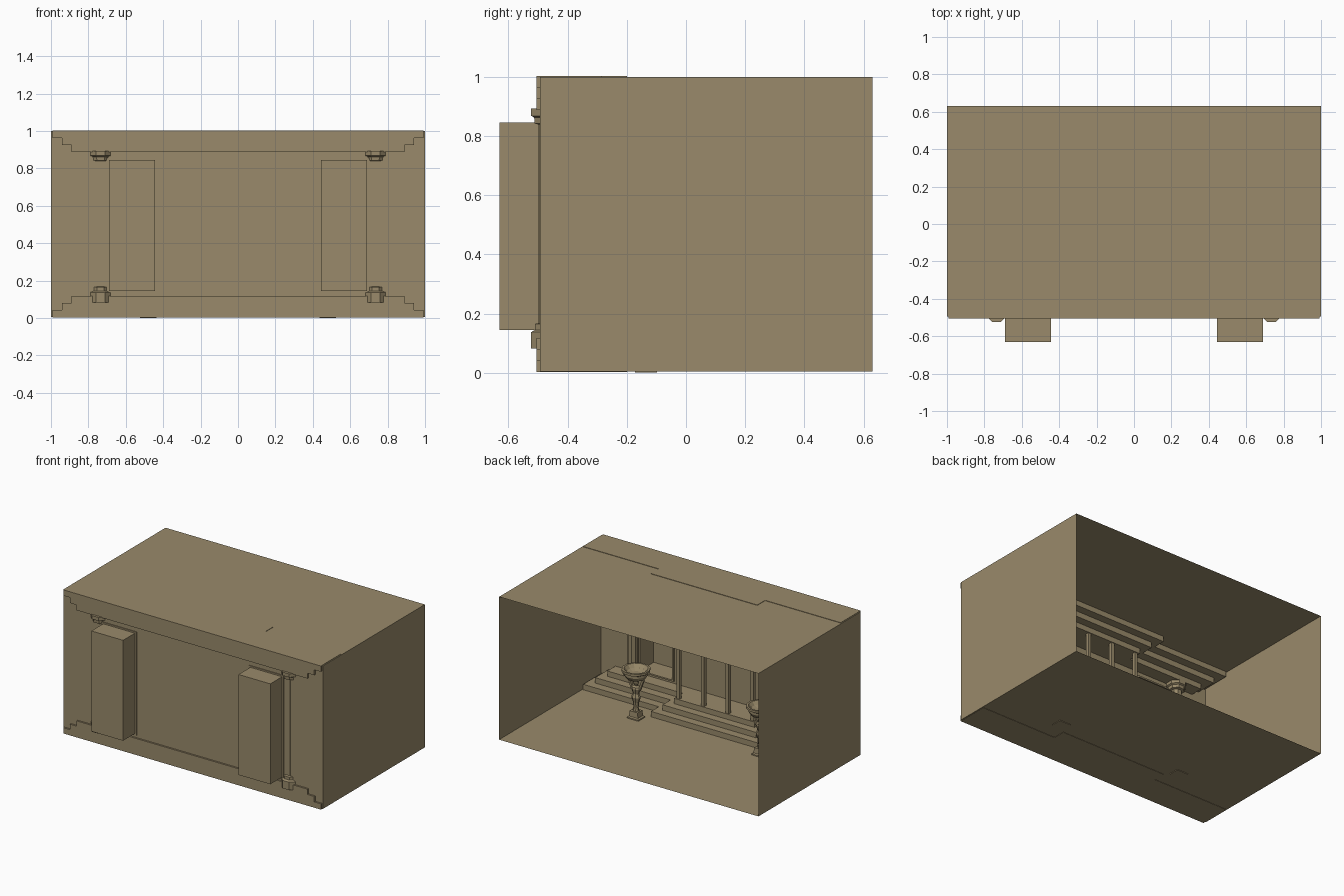
import bpy, bmesh, math
from mathutils import Matrix

if "Cube" in bpy.data.objects:
    bpy.data.objects.remove(bpy.data.objects["Cube"])

stone = bpy.data.materials.new("sandstone")
stone.diffuse_color = (0.32, 0.255, 0.145, 1)
stone.use_nodes = True
stone.node_tree.nodes["Principled BSDF"].inputs["Base Color"].default_value = stone.diffuse_color
H = 1.005  # mirrored ceiling parts are placed at H - z


def finish(bm, name, recalc=True):
    if recalc:
        bmesh.ops.recalc_face_normals(bm, faces=bm.faces)
    me = bpy.data.meshes.new(name)
    bm.to_mesh(me)
    bm.free()
    ob = bpy.data.objects.new(name, me)
    me.materials.append(stone)
    bpy.context.collection.objects.link(ob)
    return ob


def quad(bm, *pts):
    bm.faces.new([bm.verts.new(p) for p in pts])


def add_box(bm, x0, x1, y0, y1, z0, z1):
    m = Matrix.Translation(((x0 + x1) / 2, (y0 + y1) / 2, (z0 + z1) / 2)) @ \
        Matrix.Diagonal((x1 - x0, y1 - y0, z1 - z0, 1))
    bmesh.ops.create_cube(bm, size=1, matrix=m)


def lathe(bm, profile, cx, cy, n, cap=True, sy=1.0):
    """Stack n-sided rings (radius, z) with flat sides facing the axes."""
    rings = []
    for r, z in profile:
        rings.append([bm.verts.new((cx + r * math.cos(2 * math.pi * (i + .5) / n),
                                    cy + sy * r * math.sin(2 * math.pi * (i + .5) / n), z))
                      for i in range(n)])
    for a, b in zip(rings, rings[1:]):
        for i in range(n):
            j = (i + 1) % n
            bm.faces.new((a[i], a[j], b[j], b[i]))
    if cap:
        bm.faces.new(rings[0])
        bm.faces.new(rings[-1])


# Room shell: floor, ceiling, side walls, open at the back
F, B, Z0, Z1 = -0.494, 0.63, 0.004, 1.0
bm = bmesh.new()
for z in (Z0, Z1):
    quad(bm, (-1, F, z), (1, F, z), (1, B, z), (-1, B, z))
for x in (-1, 1):
    quad(bm, (x, F, Z0), (x, B, Z0), (x, B, Z1), (x, F, Z1))
# Front wall with two door openings
xs = [-1, -.69, -.445, .445, .69, 1]
zs = [Z0, .145, .845, Z1]
for i in range(5):
    for k in range(3):
        if k == 1 and i in (1, 3):
            continue
        quad(bm, (xs[i], F, zs[k]), (xs[i + 1], F, zs[k]),
             (xs[i + 1], F, zs[k + 1]), (xs[i], F, zs[k + 1]))
bmesh.ops.remove_doubles(bm, verts=bm.verts, dist=1e-5)
finish(bm, "room_shell")

# Door alcoves and their frames
for s, side in ((-1, "left"), (1, "right")):
    a, b = sorted((s * .445, s * .69))
    bm = bmesh.new()
    add_box(bm, a, b, -.63, F, .145, .845)
    bm.faces.ensure_lookup_table()
    inner = [f for f in bm.faces if f.calc_center_median().y > F - .001]
    bmesh.ops.delete(bm, geom=inner, context='FACES_ONLY')
    finish(bm, "door_alcove_" + side)
    bm = bmesh.new()
    w = .012
    for x0, x1, z0, z1 in ((a - w, a, .135, .855), (b, b + w, .135, .855),
                           (a, b, .135, .145), (a, b, .845, .855)):
        add_box(bm, x0, x1, -.5, -.48, z0, z1)
    finish(bm, "door_frame_" + side)

# T-shaped steps on the floor, mirrored on the ceiling
steps = [(.993, -.286, .41, -.2, 0.002, .042),
         (.942, -.345, .36, -.256, .042, .08),
         (.89, -.405, .31, -.312, .08, .117)]
for n, (x, y, mx, my, z0, z1) in enumerate(steps, 1):
    outline = [(-x, -.506), (x, -.506), (x, y), (mx, y), (mx, my), (-mx, my), (-mx, y), (-x, y)]
    for name, lo, hi in (("floor_step", z0, z1), ("ceiling_step", H - z1, H - z0)):
        bm = bmesh.new()
        f = bm.faces.new([bm.verts.new((px, py, lo)) for px, py in outline])
        top = bmesh.ops.extrude_face_region(bm, geom=[f], use_keep_orig=True)
        for v in top["geom"]:
            if isinstance(v, bmesh.types.BMVert):
                v.co.z = hi
        finish(bm, "%s_%d" % (name, n))

# Four slim posts in the middle
bm = bmesh.new()
for x in (-.285, -.095, .095, .285):
    add_box(bm, x - .012, x + .012, -.342, -.318, .1, .905)
finish(bm, "middle_posts")

# Octagonal columns beside the doors
k = 1 / math.cos(math.pi / 8)
column = [(.06, .082), (.06, .137), (.047, .145), (.047, .165), (.032, .168),
          (.032, .838), (.048, .842), (.05, .862), (.06, .868), (.06, .892)]
for s, side in ((-1, "left"), (1, "right")):
    bm = bmesh.new()
    lathe(bm, [(r * k, z) for r, z in column], s * .735, -.463, 8)
    finish(bm, "column_" + side)

# Braziers: pedestal, carrying figure and bowl
for s, side in ((-1, "left"), (1, "right")):
    cx, cy = s * .48, -.135
    bm = bmesh.new()
    q = math.sqrt(2)
    lathe(bm, [(.043 * q, 0), (.043 * q, .012), (.034 * q, .018), (.031 * q, .055)],
          cx, cy, 4, sy=.85)
    finish(bm, "brazier_pedestal_" + side)
    bm = bmesh.new()
    lathe(bm, [(.024, .05), (.018, .08), (.022, .115), (.033, .15), (.022, .175),
               (.034, .21), (.03, .222), (.012, .23), (.02, .25), (.014, .278)], cx, cy, 8, sy=.75)
    for d in (-1, 1):  # raised arms
        m = Matrix.Translation((cx + d * .043, cy, .245)) @ \
            Matrix.Rotation(d * .35, 4, 'Y') @ Matrix.Diagonal((.014, .016, .085, 1))
        bmesh.ops.create_cube(bm, size=1, matrix=m)
    finish(bm, "brazier_figure_" + side)
    bm = bmesh.new()
    lathe(bm, [(.03, .27), (.062, .285), (.078, .31), (.078, .325), (.092, .333), (.092, .348),
               (.078, .348), (.06, .325), (.03, .315)], cx, cy, 12)
    finish(bm, "brazier_bowl_" + side)
